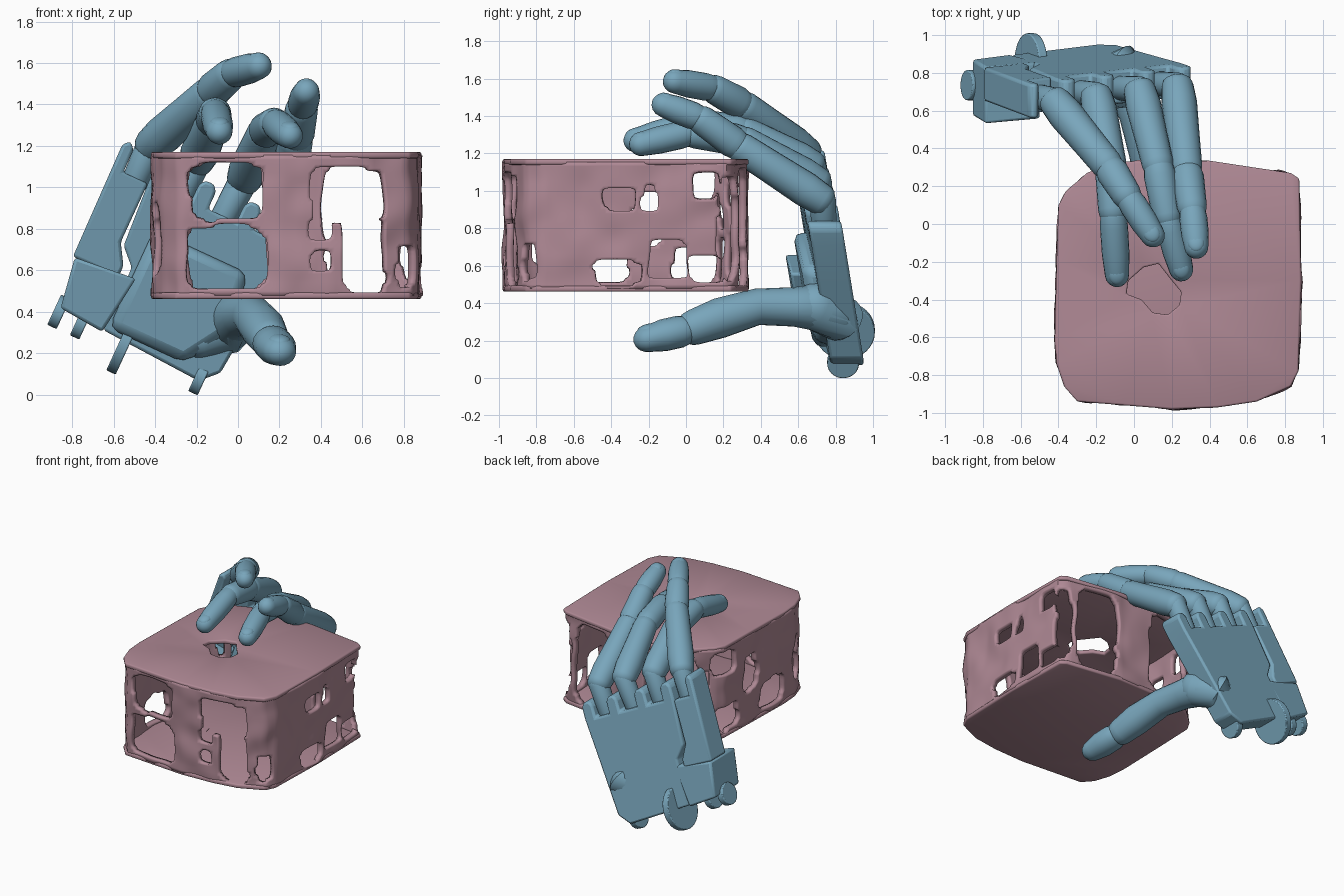
import bpy, bmesh, math
from mathutils import Vector, Matrix, noise

if "Cube" in bpy.data.objects:
    bpy.data.objects.remove(bpy.data.objects["Cube"])


def material(name, rgb):
    m = bpy.data.materials.new(name)
    m.diffuse_color = (*rgb, 1)
    m.use_nodes = True
    m.node_tree.nodes["Principled BSDF"].inputs["Base Color"].default_value = m.diffuse_color
    return m


BLUE = material("blue", (0.19, 0.38, 0.5))
PINK = material("pink", (0.43, 0.25, 0.3))


def finish(bm, name, mat, bevel=0, solid=0, angle=35):
    bmesh.ops.recalc_face_normals(bm, faces=bm.faces[:])
    me = bpy.data.meshes.new(name)
    bm.to_mesh(me)
    bm.free()
    ob = bpy.data.objects.new(name, me)
    bpy.context.collection.objects.link(ob)
    me.materials.append(mat)
    if solid:
        s = ob.modifiers.new("thickness", 'SOLIDIFY')
        s.thickness, s.offset = solid, 0
    if bevel:
        b = ob.modifiers.new("bevel", 'BEVEL')
        b.width, b.segments, b.limit_method = bevel, 2, 'ANGLE'
    bpy.ops.object.select_all(action='DESELECT')
    ob.select_set(True)
    bpy.context.view_layer.objects.active = ob
    bpy.ops.object.shade_smooth_by_angle(angle=math.radians(angle))
    return ob


# ---------- hollow, weathered box ----------
OUTLINE = [(-.30, -.94), (-.05, -.96), (.2, -.98), (.45, -.97), (.65, -.94), (.83, -.86), (.87, -.78),
           (.885, -.3), (.875, .24), (.83, .27), (.4, .335), (-.1, .33), (-.25, .27), (-.36, .17),
           (-.40, .1), (-.41, -.2), (-.42, -.6), (-.41, -.74), (-.37, -.86)]
HOLE = [(-.04, -.37), (.04, -.4), (.1, -.47), (.18, -.48), (.24, -.43), (.25, -.36),
        (.2, -.3), (.13, -.21), (.05, -.23), (-.03, -.3)]


def plate(name, z, holes):
    bm = bmesh.new()
    edges = []
    for loop in [OUTLINE] + holes:
        vs = [bm.verts.new((x, y, z)) for x, y in loop]
        edges += [bm.edges.new((vs[i - 1], vs[i])) for i in range(len(vs))]
    bmesh.ops.triangle_fill(bm, use_beauty=True, edges=edges, normal=(0, 0, 1))
    finish(bm, name, PINK, bevel=.01, solid=.032)


plate("top_plate", 1.155, [HOLE])
plate("bottom_plate", .477, [])

# openings: (centre x, y, z, half sizes x, y, z)
OPENINGS = [
    (-.06, -.95, .98, .17, .12, .13), (-.05, -.95, .66, .19, .12, .145),      # front left
    (.53, -.95, .97, .17, .12, .12), (.6, -.95, .68, .1, .12, .18),           # front right
    (.40, -.95, .80, .04, .12, .05), (.41, -.95, .64, .04, .12, .04), (.8, -.9, .62, .04, .1, .09),
    (-.06, .32, .8, .19, .12, .31), (.58, .32, .8, .16, .12, .31),            # back
    (.88, -.35, .96, .07, .08, .06), (.88, -.37, .56, .12, .12, .06),         # right
    (.88, -.1, .63, .1, .1, .1), (.88, -.19, .95, .03, .03, .06),
    (.88, .11, 1.03, .06, .07, .07), (.88, .11, .58, .07, .08, .07), (.86, .23, .8, .06, .04, .28),
    (-.41, .08, 1.02, .1, .1, .09), (-.41, .06, .6, .1, .12, .09),            # left
    (-.33, .22, .75, .05, .04, .25), (-.41, -.45, .62, .1, .13, .1),
    (-.41, -.2, .85, .1, .07, .13), (-.40, -.78, .75, .04, .05, .18),
]


def opened(p):
    p = p + noise.noise_vector(p * 9) * .02
    return any(sum(abs((p[i] - o[i]) / o[i + 3]) ** 5 for i in range(3)) < 1 for o in OPENINGS)


def walls():
    loop, step = [], .022
    mid = Vector((.23, -.32))
    for i in range(len(OUTLINE)):
        a = mid + (Vector(OUTLINE[i]) - mid) * .965
        b = mid + (Vector(OUTLINE[(i + 1) % len(OUTLINE)]) - mid) * .965
        n = max(1, round((b - a).length / step))
        loop += [a.lerp(b, k / n) for k in range(n)]
    rows = 32
    bm = bmesh.new()
    grid = [[bm.verts.new((p.x, p.y, .477 + .678 * r / rows)) for p in loop] for r in range(rows + 1)]
    for r in range(rows):
        for i in range(len(loop)):
            j = (i + 1) % len(loop)
            quad = [grid[r][i], grid[r][j], grid[r + 1][j], grid[r + 1][i]]
            c = sum((v.co for v in quad), Vector()) / 4
            if not opened(c):
                bm.faces.new(quad)
    bmesh.ops.delete(bm, geom=[v for v in bm.verts if not v.link_faces], context='VERTS')
    for _ in range(3):
        rim = [v for v in bm.verts if v.is_boundary and .48 < v.co.z < 1.15]
        bmesh.ops.smooth_vert(bm, verts=rim, factor=.5, use_axis_x=True, use_axis_y=True, use_axis_z=True)
    for v in bm.verts:
        n = noise.noise_vector(v.co * 6) * .018
        v.co += Vector((n.x, n.y, 0))
    finish(bm, "box_walls", PINK, solid=.04, angle=50)


walls()


# ---------- mechanical hand ----------
def P(w, a, d):
    """Palm space: across, along towards the fingers, depth from the back of the hand."""
    return Vector((.91 * w + .42 * a, .97 + .1 * w - .15 * a - d, -.42 * w + .91 * a))


def slab(name, pts, d0, d1, bevel=.015):
    bm = bmesh.new()
    lo = [bm.verts.new(P(w, a, d0)) for w, a in pts]
    hi = [bm.verts.new(P(w, a, d1)) for w, a in pts]
    bm.faces.new(lo)
    bm.faces.new(hi)
    for i in range(len(pts)):
        bm.faces.new((lo[i - 1], lo[i], hi[i], hi[i - 1]))
    finish(bm, name, BLUE, bevel=bevel)


def tooth(w, a, r=.045):
    return [(w - r, a - .12), (w - r, a - .03), (w - r * .5, a), (w + r * .5, a), (w + r, a - .03), (w + r, a - .12)]


def limb(name, path, sides=20, flat=1.0):
    """Round limb through (point, radius) pairs with domed ends."""
    (p0, r0), (p1, r1) = path[0], path[-1]
    d0, d1 = (path[1][0] - p0).normalized(), (p1 - path[-2][0]).normalized()
    rings = [(p0 - d0 * r0 * .7 * math.cos(t), r0 * math.sin(t)) for t in (.15, .6, 1.1)]
    rings += path
    rings += [(p1 + d1 * r1 * math.sin(t), r1 * math.cos(t)) for t in (.4, .8, 1.15, 1.45)]
    bm = bmesh.new()
    loops = []
    for i, (p, r) in enumerate(rings):
        d = (rings[min(i + 1, len(rings) - 1)][0] - rings[max(i - 1, 0)][0]).normalized()
        side = d.cross(Vector((0, 0, 1))).normalized()
        up = side.cross(d)
        loops.append([bm.verts.new(p + side * r * math.cos(t) + up * r * flat * math.sin(t))
                      for t in (2 * math.pi * k / sides for k in range(sides))])
    for A, B in zip(loops, loops[1:]):
        for k in range(sides):
            bm.faces.new((A[k - 1], A[k], B[k], B[k - 1]))
    bm.faces.new(loops[0])
    bm.faces.new(loops[-1])
    finish(bm, name, BLUE, angle=40)


def nail(name, tip, direction, r):
    d = direction.normalized()
    s = d.cross(Vector((0, 0, 1))).normalized()
    rot = Matrix((s, d, s.cross(d))).transposed().to_4x4()
    bm = bmesh.new()
    bmesh.ops.create_uvsphere(bm, u_segments=20, v_segments=10, radius=1)
    size = Matrix.Diagonal((r * .72, r * .85, r * .4, 1))
    m = Matrix.Translation(tip - d * r * .15 + s.cross(d) * r * .65) @ rot @ size
    bmesh.ops.transform(bm, matrix=m, verts=bm.verts[:])
    finish(bm, name, BLUE)


# palm plates with knuckle teeth
palm = [(-.72, .01), (-.2, -.02), (-.12, .06), (-.08, .5)]
for w in (-.09, -.3, -.54, -.765):
    palm += reversed(tooth(w - .01, .87))
palm += [(-.8, .42), (-.72, .34)]
slab("palm_plate", palm, 0, .18)
slab("outer_palm_plate", [(-1, .27), (-.76, .27), (-.76, .33), (-.82, .43), (-.82, .74), (-.95, .74),
                          (-.95, .86), (-.98, .89), (-1.01, .86)], 0, .18)
slab("heel_block", [(-.99, .27), (-.95, .02), (-.72, .0), (-.68, .3)], .0, .3)
slab("palm_pad", [(-.7, .03), (-.3, .03), (-.16, .25), (-.2, .55), (-.7, .55)], .1, .25, .05)

# wrist hinge discs
for i, (w, r, d) in enumerate([(-.6, .16, .06), (-.95, .08, .14), (-.83, .08, .14), (-.2, .085, .11)]):
    bm = bmesh.new()
    bmesh.ops.create_cone(bm, cap_ends=True, segments=32, radius1=r, radius2=r, depth=.05)
    axis = Vector((.91, 0, -.42))
    rot = Vector((0, 0, 1)).rotation_difference(axis).to_matrix().to_4x4()
    bmesh.ops.transform(bm, matrix=Matrix.Translation(P(w, 0, d)) @ rot, verts=bm.verts[:])
    finish(bm, f"wrist_hinge_{i + 1}", BLUE, bevel=.006)

# four fingers: knuckle position across the palm, then joint points
FINGERS = [
    ("little", -.88, [(-.42, .65, 1.20), (-.13, .30, 1.46), (-.03, .14, 1.55), (.10, -.06, 1.585)]),
    ("ring", -.65, [(-.20, .68, 1.13), (-.12, .30, 1.32), (-.11, .05, 1.36), (-.09, -.27, 1.27)]),
    ("middle", -.42, [(.03, .71, 1.04), (.13, .30, 1.27), (.18, .02, 1.31), (.25, -.24, 1.25)]),
    ("index", -.19, [(.23, .73, .95), (.28, .28, 1.24), (.31, .07, 1.39), (.33, -.12, 1.46)]),
]
for name, w, pts in FINGERS:
    a, b, c, e = map(Vector, pts)
    limb(name + "_knuckle", [(P(w, .72, .1), .065), (a, .072)])
    limb(name + "_lower_segment", [(a, .085), (a.lerp(b, .2), .094), (a.lerp(b, .6), .088), (a.lerp(b, .95), .084)])
    limb(name + "_middle_segment", [(b, .078), (b.lerp(c, .15), .086), (b.lerp(c, .9), .079)])
    limb(name + "_tip", [(c, .068), (c.lerp(e, .2), .074), (c.lerp(e, .65), .073), (e, .064)])
    nail(name + "_nail", e, e - c, .063)

# thumb reaching under the box
T = [Vector(p) for p in ((-.06, .82, .32), (.0, .70, .38), (.07, .38, .38), (.12, .18, .32), (.16, .0, .255), (.2, -.2, .21))]
limb("thumb_mound", [(P(-.3, .16, .15), .1), (T[0], .13), (T[1], .13)])
limb("thumb_lower_segment", [(T[0], .11), (T[1], .128), (T[1].lerp(T[2], .4), .105), (T[2], .098),
                             (T[3], .108), (T[3].lerp(T[4], .75), .096)])
limb("thumb_tip", [(T[4], .088), (T[4].lerp(T[5], .15), .098), (T[4].lerp(T[5], .6), .098), (T[5], .082)], flat=.88)
nail("thumb_nail", T[5], T[5] - T[4], .075)
